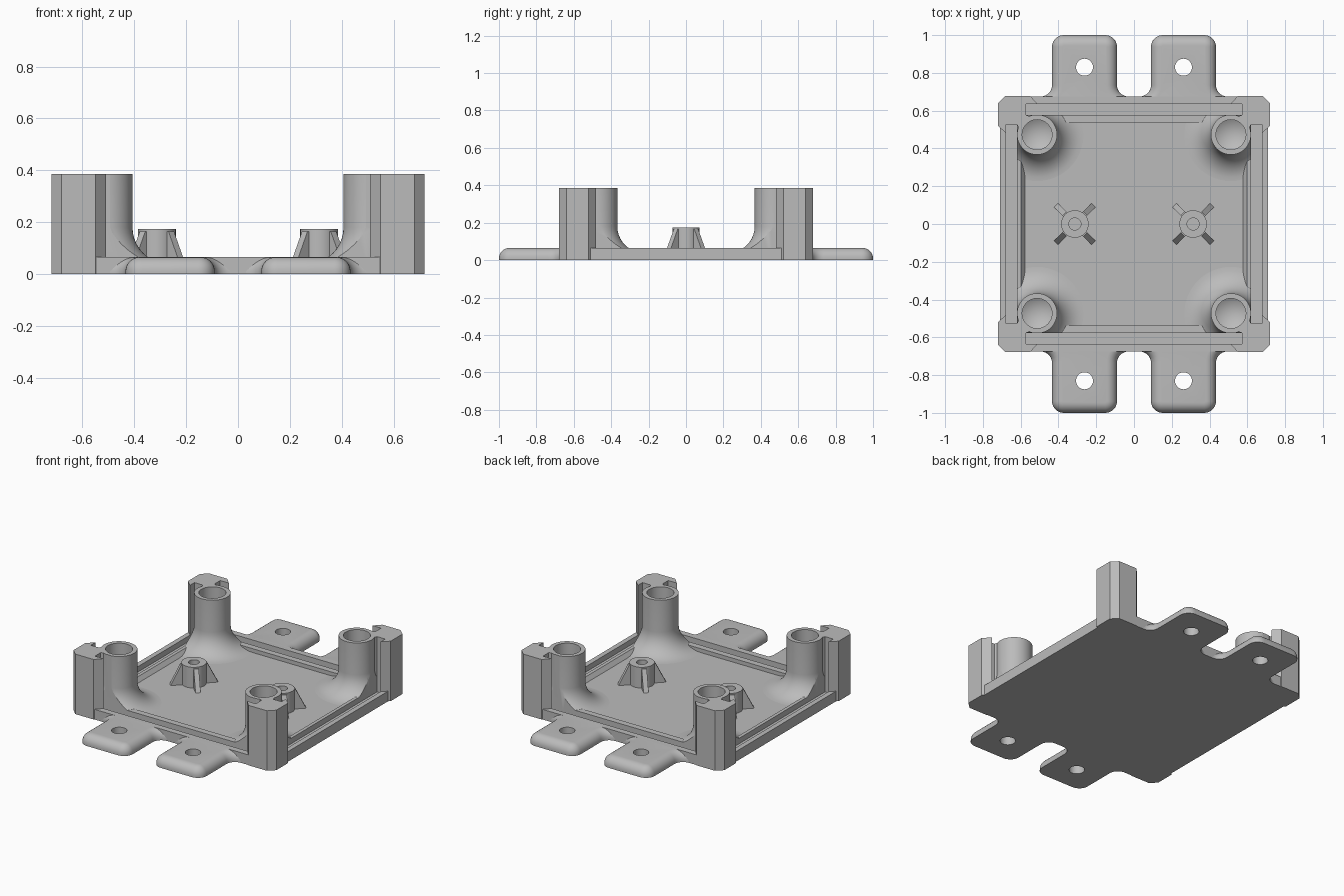
import bpy, bmesh, math

if "Cube" in bpy.data.objects:
    bpy.data.objects.remove(bpy.data.objects["Cube"])

grey = bpy.data.materials.new("light_grey_plastic")
grey.diffuse_color = (0.5, 0.5, 0.5, 1)
grey.use_nodes = True
grey.node_tree.nodes["Principled BSDF"].inputs["Base Color"].default_value = grey.diffuse_color
PLATE, FLOOR, TOP = 0.065, 0.04, 0.385


def make(name, bm, smooth=False):
    bmesh.ops.recalc_face_normals(bm, faces=bm.faces)
    me = bpy.data.meshes.new(name)
    bm.to_mesh(me)
    bm.free()
    ob = bpy.data.objects.new(name, me)
    bpy.context.collection.objects.link(ob)
    me.materials.append(grey)
    if smooth:
        shade(ob)
    return ob


def shade(ob):
    bpy.ops.object.select_all(action='DESELECT')
    bpy.context.view_layer.objects.active = ob
    ob.select_set(True)
    bpy.ops.object.shade_smooth_by_angle(angle=math.radians(30))


def loft(name, rings, smooth=False):
    """Closed solid through rings of 3D points."""
    bm = bmesh.new()
    vs = [[bm.verts.new(p) for p in r] for r in rings]
    n = len(rings[0])
    for a, b in zip(vs, vs[1:]):
        for i in range(n):
            j = (i + 1) % n
            bm.faces.new((a[i], a[j], b[j], b[i]))
    bm.faces.new(vs[0])
    bm.faces.new(vs[-1])
    return make(name, bm, smooth)


def prism(name, pts, z0, z1):
    return loft(name, [[(x, y, z) for x, y in pts] for z in (z0, z1)])


def box(name, x0, x1, y0, y1, z0, z1):
    return prism(name, [(x0, y0), (x1, y0), (x1, y1), (x0, y1)], z0, z1)


def disc(cx, cy, r, n=32):
    return [(cx + r * math.cos(2 * math.pi * i / n), cy + r * math.sin(2 * math.pi * i / n)) for i in range(n)]


def revolve(name, profile, cx, cy, n=48):
    """Profile starts and ends on the axis."""
    bm = bmesh.new()
    cols = []
    for r, z in profile:
        if r == 0:
            cols.append([bm.verts.new((cx, cy, z))] * n)
        else:
            cols.append([bm.verts.new((x, y, z)) for x, y in disc(cx, cy, r, n)])
    for a, b in zip(cols, cols[1:]):
        for i in range(n):
            j = (i + 1) % n
            face = list(dict.fromkeys((a[i], a[j], b[j], b[i])))
            bm.faces.new(face)
    return make(name, bm, True)


def cut(ob, tool, op='DIFFERENCE'):
    m = ob.modifiers.new("cut", 'BOOLEAN')
    m.operation, m.object, m.solver = op, tool, 'EXACT'
    bpy.context.view_layer.objects.active = ob
    bpy.ops.object.modifier_apply(modifier=m.name)
    bpy.data.objects.remove(tool)


# base plate with sunken floor and panel grooves
plate = box("base_plate", -0.709, 0.709, -0.675, 0.675, 0, PLATE)
rect = lambda a, b, z: [(-a, -b, z), (a, -b, z), (a, b, z), (-a, b, z)]
cut(plate, loft("floor_cutter", [rect(0.577, 0.537, FLOOR), rect(0.597, 0.537, PLATE),
                                 rect(0.597, 0.537, 0.1)]))
for s in (-1, 1):
    cut(plate, box("groove_cutter", s * 0.648 - 0.029, s * 0.648 + 0.029, -0.526, 0.526, 0.03, 0.2))
    cut(plate, box("groove_cutter", -0.571, 0.571, s * 0.606 - 0.029, s * 0.606 + 0.029, 0.03, 0.2))
# trim the plate corners to the chamfer of the posts
for sx in (-1, 1):
    for sy in (-1, 1):
        cut(plate, prism("corner_cutter", [(sx * 0.68, sy * 0.678), (sx * 0.72, sy * 0.64),
                                           (sx * 0.8, sy * 0.8)], -0.1, 0.2))

# corner posts with panel slots
POST = [(.55, .678), (.51, .635), (.571, .635), (.571, .577), (.54, .564), (.58, .54), (.606, .495),
        (.619, .526), (.677, .526), (.677, .48), (.72, .52), (.72, .64), (.68, .678)]
# screw boss profile: bottom, wide base fillet, wall, blind hole with cone tip
R = 0.14
boss_profile = [(0, 0.03), (0.106 + R, 0.03)]
boss_profile += [(0.106 + R - R * math.sin(t), FLOOR + R - R * math.cos(t))
                 for t in (math.pi / 2 * i / 10 for i in range(11))]
boss_profile += [(0.106, TOP), (0.079, TOP), (0.079, 0.13), (0, 0.085)]
for sx in (-1, 1):
    for sy in (-1, 1):
        prism("corner_post", [(sx * x, sy * y) for x, y in POST], 0, TOP)
        boss = revolve("screw_boss", boss_profile, sx * 0.513, sy * 0.473)
        cut(boss, box("boss_trim", -0.619, 0.619, -0.577, 0.577, 0, 1), 'INTERSECT')
        shade(boss)


def arc(cx, cy, r, a0, a1, n=8):
    return [(cx + r * math.cos(math.radians(a0 + (a1 - a0) * i / n)),
             cy + r * math.sin(math.radians(a0 + (a1 - a0) * i / n))) for i in range(n + 1)]


def tab_outline(d):
    """Tab outline inset by d: rounded tip, flared root."""
    w, end, rc, rf, root = 0.172 - d, 1 - d, 0.062 - d, 0.06 + d, 0.675 - d
    half = arc(w + rf, root + rf, rf, 270, 180) + arc(w - rc, end - rc, rc, 0, 90)
    half = [(x, max(y, 0.655)) for x, y in half]
    base = [(w + rf, 0.65)]
    pts = base + half
    return pts + [(-x, y) for x, y in reversed(pts)]


# mounting tabs with rounded top edge and screw hole
B = 0.055
layers = [(0, 0)] + [(B * (1 - math.cos(t)), PLATE - B + B * math.sin(t))
                     for t in (math.pi / 2 * i / 7 for i in range(8))]
for sx in (-1, 1):
    for sy in (-1, 1):
        tab = loft("mounting_tab", [[(sx * 0.262 + x, sy * y, z) for x, y in tab_outline(d)]
                                    for d, z in layers])
        cut(tab, prism("hole_cutter", disc(sx * 0.262, sy * 0.83, 0.045), -0.1, 0.2))
        shade(tab)

# centre standoffs with four sloped ribs
for sx in (-1, 1):
    cx = sx * 0.313
    revolve("standoff", [(0, 0.03), (0.073, 0.03), (0.073, 0.173), (0.032, 0.173), (0.032, 0.07), (0, 0.07)], cx, 0, 32)
    for k in range(4):
        a = math.radians(45 + 90 * k)
        c, s = math.cos(a), math.sin(a)
        side = [(0.05, 0.035), (0.143, 0.035), (0.078, 0.165), (0.05, 0.165)]
        loft("standoff_rib", [[(cx + r * c - t * s, r * s + t * c, z) for r, z in side]
                              for t in (-0.015, 0.015)])
